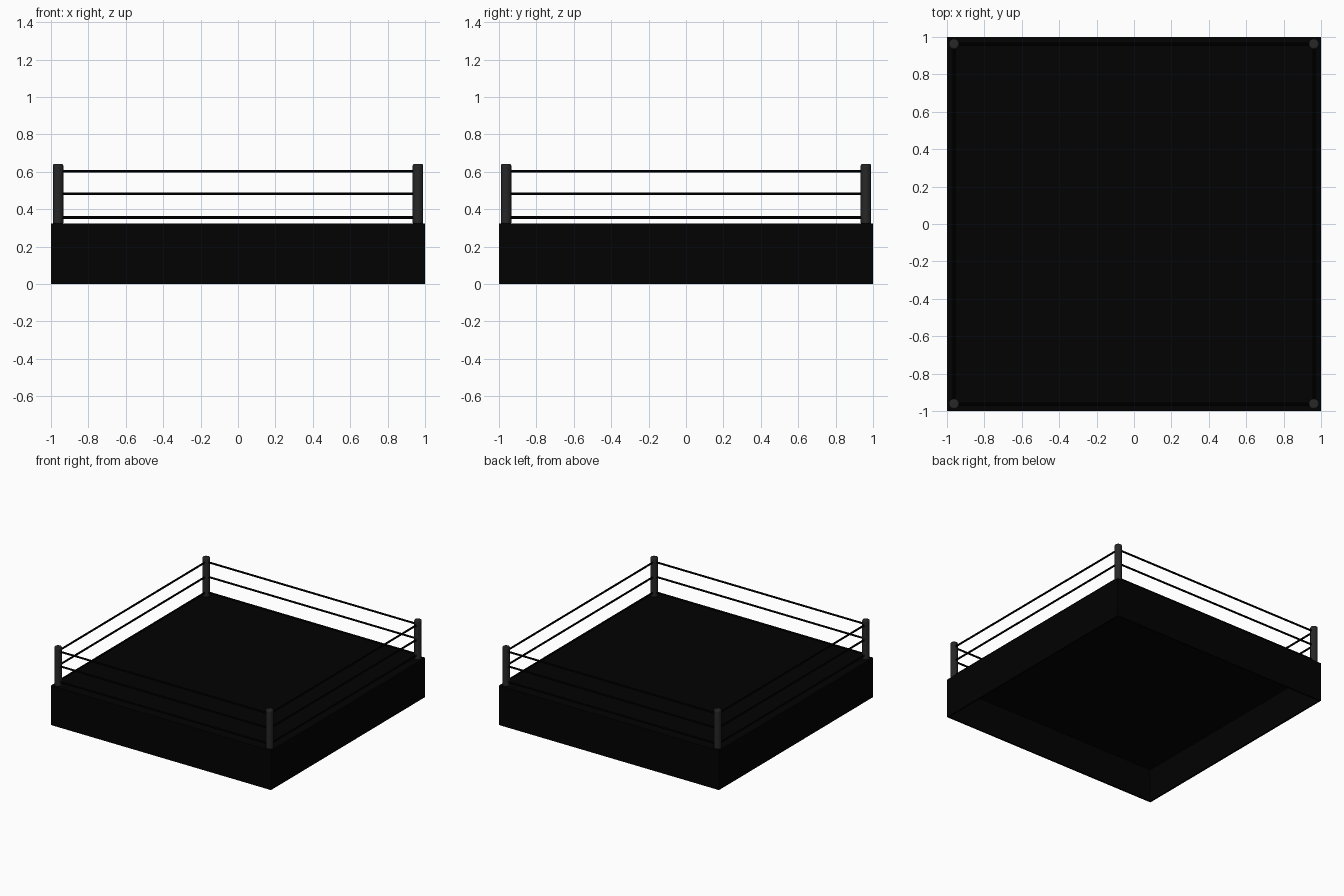
import bpy, bmesh
from mathutils import Vector

if "Cube" in bpy.data.objects:
    bpy.data.objects.remove(bpy.data.objects["Cube"])

POST = 0.962      # post centre offset
DECK = 0.325      # platform height
CEILING = 0.27    # underside of the deck
WALL = 0.02       # skirt thickness


def material(name, value):
    m = bpy.data.materials.new(name)
    m.diffuse_color = (value, value, value, 1)
    m.use_nodes = True
    m.node_tree.nodes["Principled BSDF"].inputs["Base Color"].default_value = m.diffuse_color
    return m


black = material("black_canvas", 0.0005)
charcoal = material("charcoal_padding", 0.02)


def rod(name, a, b, radius, sides, mat):
    a, b = Vector(a), Vector(b)
    d = b - a
    bpy.ops.mesh.primitive_cylinder_add(
        vertices=sides, radius=radius, depth=d.length, location=(a + b) / 2,
        rotation=d.to_track_quat('Z', 'Y').to_euler())
    ob = bpy.context.object
    ob.name = name
    ob.data.materials.append(mat)
    return ob


# Platform: deck and skirt, hollow underneath
bpy.ops.mesh.primitive_cube_add(size=1, location=(0, 0, DECK / 2))
platform = bpy.context.object
platform.name = "platform"
platform.scale = (2, 2, DECK)
bpy.ops.object.transform_apply(location=False, rotation=False, scale=True)
bm = bmesh.new()
bm.from_mesh(platform.data)
bm.normal_update()
bottom = [f for f in bm.faces if f.normal.z < -0.5]
bmesh.ops.inset_region(bm, faces=bottom, thickness=WALL)
hollow = bmesh.ops.extrude_face_region(bm, geom=bottom)["geom"]
bmesh.ops.delete(bm, geom=bottom, context='FACES_ONLY')
bmesh.ops.translate(bm, vec=(0, 0, CEILING),
                    verts=[v for v in hollow if isinstance(v, bmesh.types.BMVert)])
bmesh.ops.recalc_face_normals(bm, faces=bm.faces)
bm.to_mesh(platform.data)
bm.free()
platform.data.materials.append(black)

# Corner posts with softened tops
corners = [(-POST, -POST), (POST, -POST), (POST, POST), (-POST, POST)]
for i, (x, y) in enumerate(corners):
    post = rod(f"corner_post_{i + 1}", (x, y, DECK - 0.005), (x, y, 0.642),
               0.028, 16, charcoal)
    bevel = post.modifiers.new("soft_rim", 'BEVEL')
    bevel.width = 0.008
    bevel.segments = 2
    bevel.limit_method = 'ANGLE'
    bevel.angle_limit = 0.8
    bpy.ops.object.shade_smooth_by_angle()

# Three ropes on each side
for level, z in enumerate((0.355, 0.483, 0.603)):
    for i in range(4):
        a, b = corners[i], corners[(i + 1) % 4]
        rod(f"rope_{level + 1}_side_{i + 1}", (*a, z), (*b, z), 0.0075, 10, black)
        bpy.ops.object.shade_smooth_by_angle()
